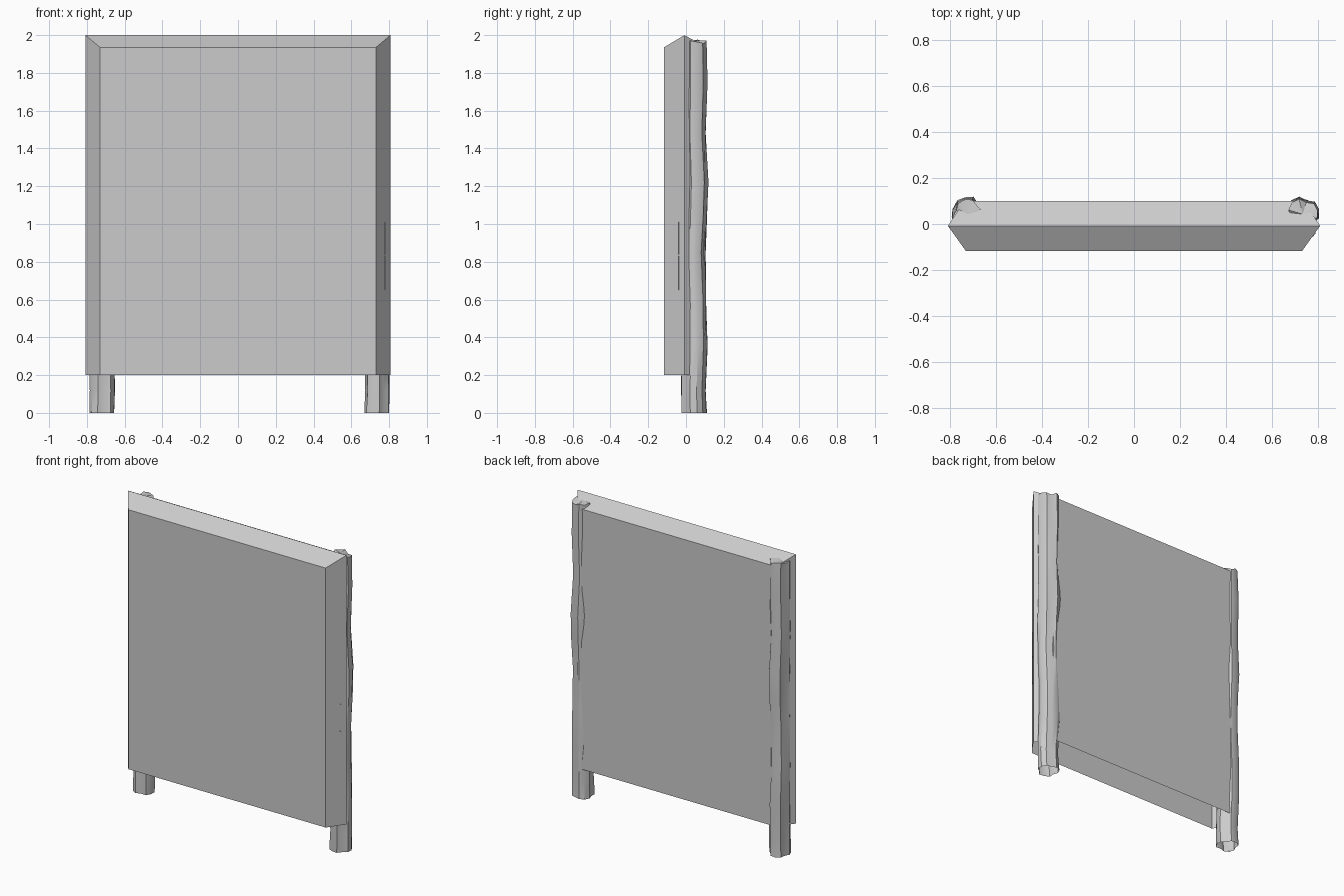
import bpy, bmesh, math, random
from mathutils import Vector

if "Cube" in bpy.data.objects:
    bpy.data.objects.remove(bpy.data.objects["Cube"])


def make_object(name, bm, fix_normals=True):
    if fix_normals:
        bmesh.ops.recalc_face_normals(bm, faces=bm.faces[:])
    mesh = bpy.data.meshes.new(name)
    bm.to_mesh(mesh)
    bm.free()
    obj = bpy.data.objects.new(name, mesh)
    bpy.context.collection.objects.link(obj)
    return obj


# Panel: chamfered slab, widest in the middle, open underneath
def build_panel():
    bm = bmesh.new()
    loops = []
    for half, y, top in ((0.73, -0.117, 1.935), (0.808, -0.008, 2.0), (0.735, 0.1, 1.94)):
        loops.append([bm.verts.new(p) for p in
                      ((-half, y, 0.2), (-half, y, top), (half, y, top), (half, y, 0.2))])
    for a, b in zip(loops, loops[1:]):
        for i in range(3):
            bm.faces.new((a[i], a[i + 1], b[i + 1], b[i]))
    bm.faces.new(loops[0])
    bm.faces.new(loops[-1])
    return make_object("panel", bm)


# Post: lumpy log with long cracks, open at the foot
def build_post(name, cx, cy, turn, seed):
    rng = random.Random(seed)
    sides = 12
    # height, sideways drift, depth drift, radius
    profile = ((0.0, 0.0, 0.0, 0.069), (0.12, 0.003, -0.003, 0.067),
               (0.35, 0.0, 0.004, 0.069), (0.6, -0.004, 0.0, 0.066),
               (0.85, 0.002, -0.006, 0.066), (1.05, 0.004, 0.002, 0.068),
               (1.22, 0.002, 0.006, 0.071), (1.48, -0.003, -0.003, 0.066),
               (1.75, 0.0, 0.002, 0.068), (1.965, 0.0, -0.001, 0.066))
    cracks = (1, 5, 9)
    bm = bmesh.new()
    rings = []
    for k, (z, dx, dy, r) in enumerate(profile):
        ring = []
        for i in range(sides):
            a = turn + math.tau * i / sides
            rad = r + rng.uniform(-0.003, 0.003)
            if i in cracks and (k + i) % 4:
                rad -= 0.014
            top = rng.uniform(-0.012, 0.012) if k == len(profile) - 1 else 0
            ring.append(bm.verts.new((cx + dx + rad * math.cos(a),
                                      cy + dy + rad * math.sin(a), z + top)))
        rings.append(ring)
    for a, b in zip(rings, rings[1:]):
        for i in range(sides):
            j = (i + 1) % sides
            bm.faces.new((a[i], a[j], b[j], b[i]))
    # broken, slightly raised top
    tip = bm.verts.new((cx, cy, 1.972))
    for i in range(sides):
        bm.faces.new((rings[-1][i], rings[-1][(i + 1) % sides], tip))
    obj = make_object(name, bm)
    bpy.context.view_layer.objects.active = obj
    obj.select_set(True)
    bpy.ops.object.shade_smooth_by_angle(angle=math.radians(35))
    obj.select_set(False)


# Slot: thin strip lying on the right front chamfer
def build_slot(name, z0, z1):
    bm = bmesh.new()
    edge = Vector((0.73, -0.117, 0))
    along = (Vector((0.808, -0.008, 0)) - edge).normalized()
    out = Vector((along.y, -along.x, 0))
    centre = edge + along * 0.088
    bmesh.ops.create_cube(bm, size=1)
    for v in bm.verts:
        x, y, z = v.co
        v.co = centre + along * (x * 0.019) + out * (y * 0.006)
        v.co.z = (z0 + z1) / 2 + z * (z1 - z0)
    make_object(name, bm)


build_panel()
build_post("left_post", -0.722, 0.043, 0.2, 3)
build_post("right_post", 0.732, 0.043, 0.75, 8)
build_slot("lower_slot", 0.65, 0.83)
build_slot("upper_slot", 0.838, 1.01)
